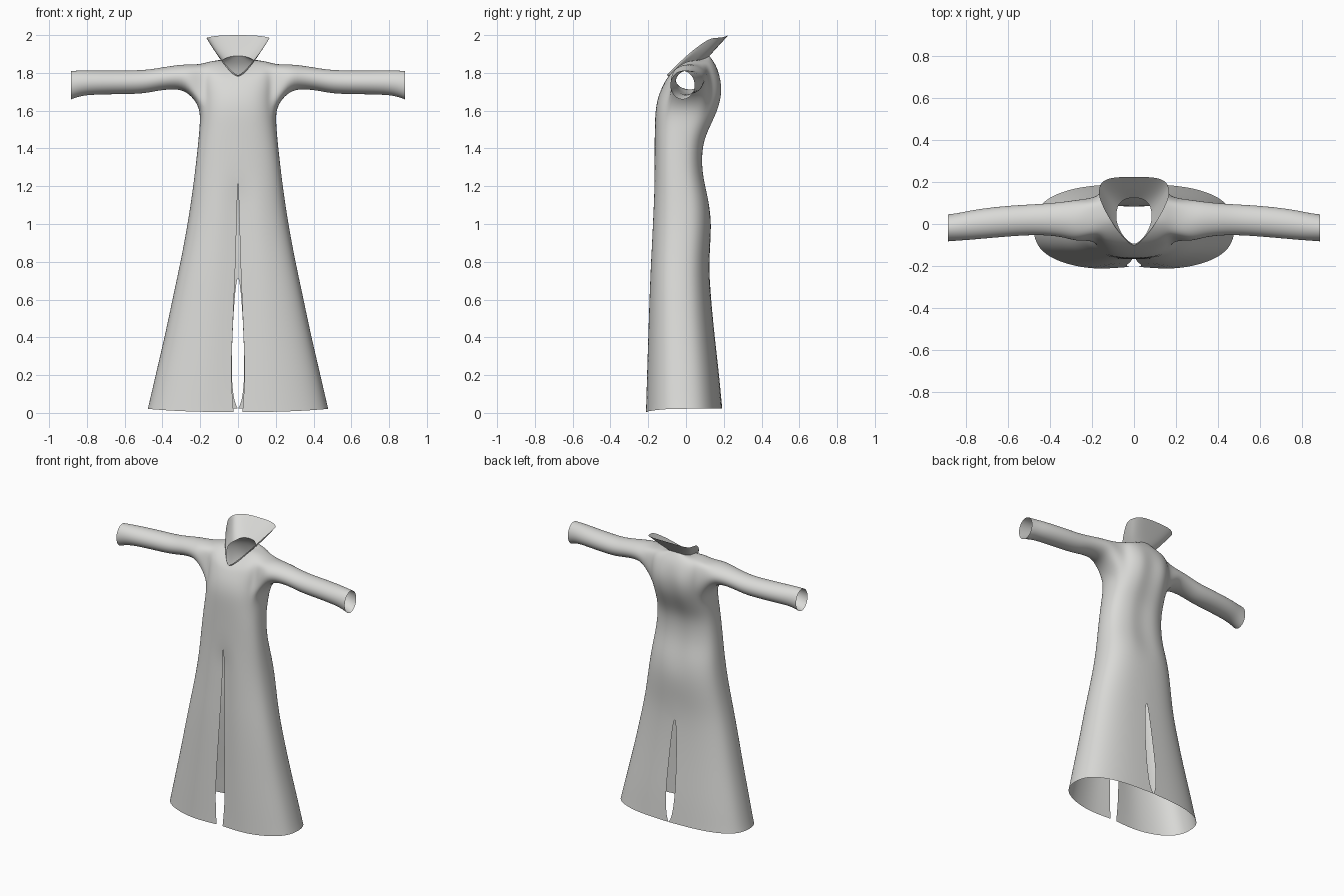
import bpy, bmesh, math

if "Cube" in bpy.data.objects:
    bpy.data.objects.remove(bpy.data.objects["Cube"])

N = 12  # columns from front centre to back centre (half of the coat)

cloth = bpy.data.materials.new("light grey cloth")
cloth.diffuse_color = (0.70, 0.70, 0.68, 1)
cloth.use_nodes = True
cloth.node_tree.nodes["Principled BSDF"].inputs["Base Color"].default_value = cloth.diffuse_color


def lerp_table(tab, z):
    for (z0, v0), (z1, v1) in zip(tab, tab[1:]):
        if z0 <= z <= z1:
            return v0 + (v1 - v0) * (z - z0) / (z1 - z0)
    return 0.0


# half-widths of the front and back slits by height
FRONT_SLIT = [(0, .021), (.06, .028), (.2, .037), (.4, .03), (.77, .014), (1.27, 0)]
BACK_SLIT = [(.025, 0), (.06, .022), (.2, .036), (.4, .03), (.6, .02), (.77, 0)]


def ring(a, yf, yb, zf, zs, zb, nf=2.6, nb=2.6, yc=None, groove=0.0):
    """Half ring: width, front/back depth, front/side/back height, roundness."""
    yc = (yf + yb) / 2 if yc is None else yc
    pts = []
    for i in range(N + 1):
        t = math.pi * i / N
        s, c = max(0, math.sin(t)), math.cos(t)
        if i in (0, N):
            s = 0
        n, ye, ze = (nf, yf, zf) if c > 0 else (nb, yb, zb)
        c = abs(c)
        y = yc + (ye - yc) * c ** (2 / n)
        if i == N:
            y -= groove
        pts.append([a * s ** (2 / n), y, zs + (ze - zs) * c * c])
    return pts


def finish(name, bm):
    bmesh.ops.recalc_face_normals(bm, faces=bm.faces)
    me = bpy.data.meshes.new(name)
    bm.to_mesh(me)
    bm.free()
    me.materials.append(cloth)
    for p in me.polygons:
        p.use_smooth = True
    ob = bpy.data.objects.new(name, me)
    bpy.context.collection.objects.link(ob)
    m = ob.modifiers.new("mirror", 'MIRROR')
    m.merge_threshold = 0.0005
    s = ob.modifiers.new("smooth", 'SUBSURF')
    s.levels = s.render_levels = 2
    s.boundary_smooth = 'PRESERVE_CORNERS'
    return ob


def grid(bm, rows, skip=lambda r, c: False):
    vs = [[bm.verts.new(p) for p in row] for row in rows]
    for r in range(len(rows) - 1):
        for c in range(N):
            if not skip(r, c):
                bm.faces.new((vs[r][c], vs[r][c + 1], vs[r + 1][c + 1], vs[r + 1][c]))
    return vs


# skirt and waist: height, half width, front y, back y
SKIRT = [(.022, .482, -.222, .192), (.06, .472, -.22, .188), (.2, .44, -.216, .175),
         (.4, .392, -.209, .152), (.6, .35, -.202, .132), (.77, .313, -.195, .122),
         (.9, .287, -.188, .13), (1.03, .264, -.182, .136), (1.15, .246, -.176, .122),
         (1.27, .23, -.17, .09), (1.42, .213, -.167, .09), (1.52, .204, -.166, .135)]
rows = []
for z, a, yf, yb in SKIRT:
    hem = z < .03
    row = ring(a, yf, yb, z - (.018 if hem else 0), z, z,
               groove=.012 if z > 1.1 else 0)
    fs, bs = lerp_table(FRONT_SLIT, z), lerp_table(BACK_SLIT, z)
    row[0][0], row[N][0] = fs, bs
    if fs:
        row[0][1] += .018  # slit edge turns inwards
    rows.append(row)

# chest and shoulders, ending at the neckline
neck = ring(.085, -.095, .125, 1.78, 1.865, 1.89, 1.6, 2.6, .03)
rows += [ring(.2, -.163, .18, 1.61, 1.62, 1.61, groove=.015),
         ring(.2, -.147, .199, 1.68, 1.68, 1.70, groove=.018),
         ring(.205, -.125, .19, 1.73, 1.76, 1.77, groove=.012),
         ring(.2, -.108, .165, 1.76, 1.845, 1.83, 2.4, 2.6),
         ring(.14, -.1, .143, 1.77, 1.865, 1.865, 2.0, 2.6, .03),
         neck]

# body with an armhole left open
R0, R1, C0, C1 = len(SKIRT), len(SKIRT) + 3, 4, 8
bm = bmesh.new()
vs = grid(bm, rows, lambda r, c: R0 <= r < R1 and C0 <= c < C1)
loop = ([vs[R0][c] for c in range(C0, C1)] + [vs[r][C1] for r in range(R0, R1)] +
        [vs[R1][c] for c in range(C1, C0, -1)] + [vs[r][C0] for r in range(R1, R0, -1)])

# sleeve grown from the armhole: x, y min, y max, z min, z max
SLEEVE = [(.265, -.085, .115, 1.70, 1.845), (.33, -.062, .105, 1.717, 1.84),
          (.42, -.052, .096, 1.708, 1.825), (.5, -.052, .092, 1.69, 1.813),
          (.62, -.06, .085, 1.688, 1.812), (.76, -.073, .068, 1.686, 1.812),
          (.83, -.078, .052, 1.68, 1.812), (.885, -.082, .045, 1.66, 1.81)]
K = len(loop)
for x, y0, y1, z0, z1 in SLEEVE:
    new = []
    for i in range(K):
        t = 2 * math.pi * (i - 2) / K  # index 2 is the lowest point
        new.append(bm.verts.new((x, (y0 + y1) / 2 + (y1 - y0) * .52 * math.sin(t),
                                 (z0 + z1) / 2 - (z1 - z0) * .52 * math.cos(t))))
    for i in range(K):
        j = (i + 1) % K
        bm.faces.new((loop[i], loop[j], new[j], new[i]))
    loop = new
finish("coat_body_and_sleeves", bm)

# flared standing collar
bm = bmesh.new()
grid(bm, [neck,
          ring(.125, -.1, .165, 1.782, 1.915, 1.935, 1.45, 3, .08),
          ring(.168, -.105, .225, 1.785, 1.985, 2.0, 1.3, 3.4, .14)])
finish("collar", bm)
